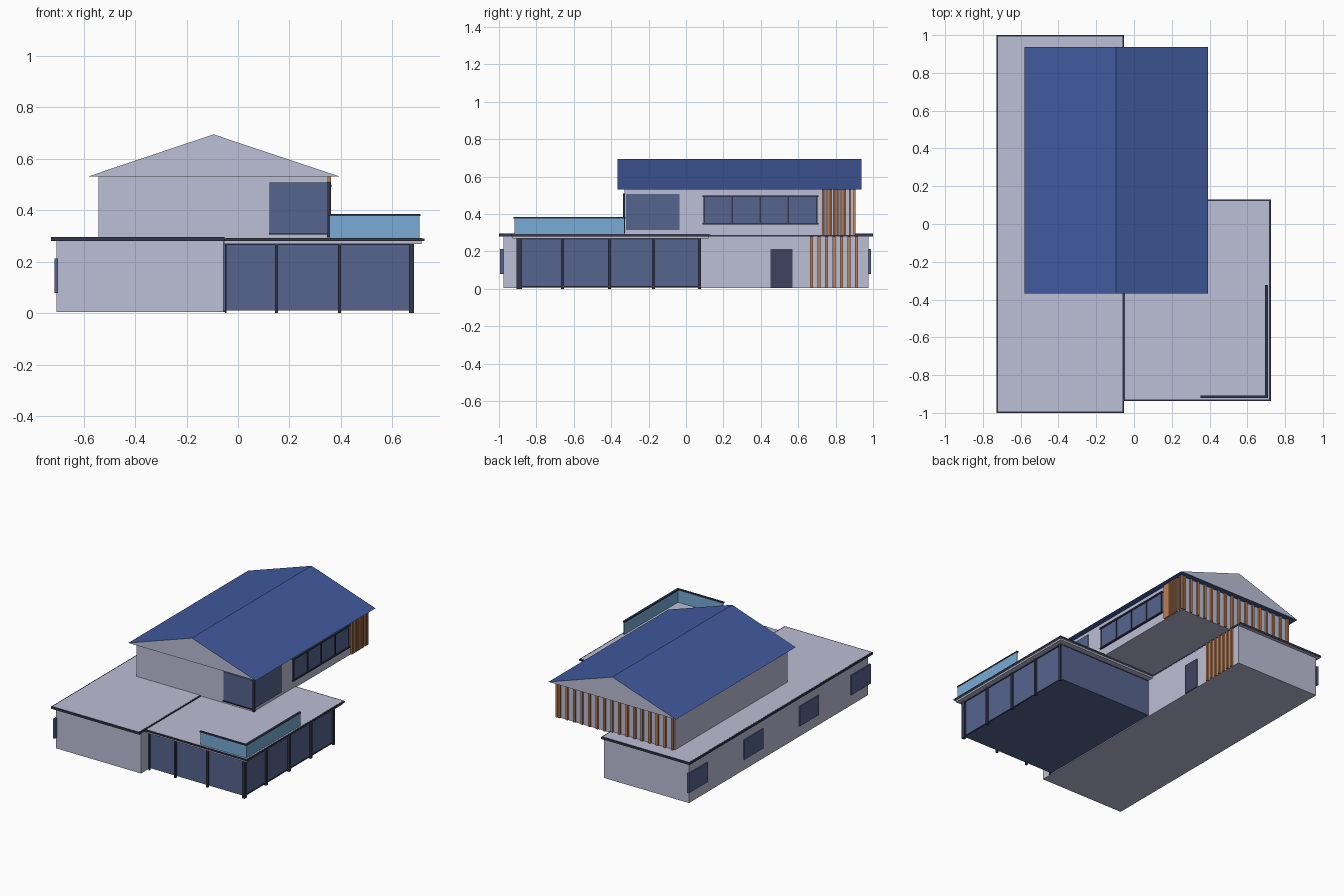
import bpy
import bmesh

cube = bpy.data.objects.get("Cube")
if cube:
    bpy.data.objects.remove(cube, do_unlink=True)


def lin(c):
    c /= 255
    return c / 12.92 if c <= 0.04045 else ((c + 0.055) / 1.055) ** 2.4


def material(name, r, g, b):
    m = bpy.data.materials.new(name)
    m.use_nodes = True
    col = (lin(r), lin(g), lin(b), 1)
    m.diffuse_color = col
    m.node_tree.nodes["Principled BSDF"].inputs["Base Color"].default_value = col
    return m


WALL = material("pale wall", 188, 191, 214)
ROOF = material("blue roof", 64, 90, 157)
GLASS = material("window glass", 86, 101, 143)
RAILGLASS = material("light blue glass", 120, 171, 213)
FRAME = material("dark frame", 51, 55, 78)
DOOR = material("door", 63, 67, 96)
WOOD = material("wood", 186, 125, 83)


def boxes(name, mat, *ranges):
    """One object from boxes, each given as x0, x1, y0, y1, z0, z1."""
    bm = bmesh.new()
    for x0, x1, y0, y1, z0, z1 in ranges:
        for v in bmesh.ops.create_cube(bm, size=1)["verts"]:
            v.co = (x1 if v.co.x > 0 else x0,
                    y1 if v.co.y > 0 else y0,
                    z1 if v.co.z > 0 else z0)
    return finish(name, bm, mat)


def finish(name, bm, *mats):
    me = bpy.data.meshes.new(name)
    bm.to_mesh(me)
    bm.free()
    for m in mats:
        me.materials.append(m)
    ob = bpy.data.objects.new(name, me)
    bpy.context.collection.objects.link(ob)
    return ob


def flat_roof(name, x0, x1, y0, y1, z0, z1):
    """Dark edge trim around a pale roof surface and soffit."""
    t, s = 0.008, 0.002
    boxes(name + "_trim", FRAME, (x0, x1, y0, y1, z0, z1 - 0.001))
    boxes(name + "_surface", WALL, (x0 + t, x1 - t, y0 + t, y1 - t, z1 - 0.003, z1))
    boxes(name + "_soffit", WALL,
          (x0 + s, x1 - s, y0 + s, y1 - s, z0 - 0.001, z0 + 0.003))


# Long ground floor wing
boxes("long_wing_walls", WALL, (-0.706, -0.056, -0.975, 0.975, 0.004, 0.282))
flat_roof("long_wing_roof", -0.727, -0.053, -1.0, 1.0, 0.281, 0.296)
for i, y in enumerate((-0.89, -0.325, 0.28, 0.885)):
    boxes(f"side_window_{i + 1}", GLASS, (-0.714, -0.700, y - 0.104, y + 0.104, 0.078, 0.213))
boxes("door", DOOR, (-0.06, -0.048, 0.453, 0.569, 0.004, 0.212))
boxes("ground_slats", WOOD,
      *[(-0.058, -0.044, y - 0.008, y + 0.008, 0.004, 0.281)
        for y in [0.672 + 0.04 * i for i in range(7)]])

# Glazed ground floor room
boxes("glazed_room", GLASS, (-0.056, 0.672, -0.89, 0.078, 0.011, 0.27))
boxes("glazed_room_front_posts", FRAME,
      *[(x - w, x + w, -0.902, -0.888, 0, 0.27)
        for x, w in ((-0.048, 0.003), (0.15, 0.006), (0.395, 0.006))])
boxes("glazed_room_side_posts", FRAME,
      *[(0.668, 0.684, y - 0.008, y + 0.008, 0, 0.27) for y in (-0.66, -0.41, -0.175, 0.072)])
boxes("glazed_room_corner_post", FRAME, (0.664, 0.684, -0.905, -0.878, 0, 0.27))
boxes("glazed_room_side_sill", FRAME, (0.668, 0.677, -0.89, 0.078, 0.011, 0.016))
boxes("glazed_room_head", FRAME, (-0.05, 0.678, -0.897, 0.08, 0.264, 0.271))
boxes("glazed_room_fascia", WALL, (-0.054, 0.714, -0.927, 0.12, 0.268, 0.284))
flat_roof("glazed_room_roof", -0.056, 0.724, -0.936, 0.13, 0.281, 0.292)

# Terrace railing
boxes("railing_glass", RAILGLASS, (0.355, 0.706, -0.918, -0.912, 0.29, 0.379),
      (0.70, 0.706, -0.918, -0.328, 0.29, 0.379))
boxes("railing_top", FRAME, (0.352, 0.709, -0.922, -0.908, 0.377, 0.385),
      (0.694, 0.709, -0.922, -0.324, 0.377, 0.385))

# Upper floor
boxes("upper_walls", WALL, (-0.543, 0.35, -0.328, 0.895, 0.284, 0.537))
boxes("corner_window", GLASS, (0.122, 0.345, -0.334, -0.32, 0.312, 0.508),
      (0.34, 0.356, -0.32, -0.036, 0.315, 0.508))
boxes("corner_window_sill", FRAME, (0.12, 0.345, -0.339, -0.325, 0.305, 0.312))
boxes("corner_window_post", FRAME, (0.345, 0.36, -0.338, -0.326, 0.295, 0.51))
boxes("ribbon_window_glass", GLASS, (0.34, 0.355, 0.093, 0.70, 0.35, 0.495))
boxes("ribbon_window_frame", FRAME,
      (0.34, 0.363, 0.088, 0.708, 0.343, 0.351), (0.34, 0.363, 0.088, 0.708, 0.490, 0.50),
      *[(0.34, 0.36, y - 0.004, y + 0.004, 0.347, 0.495)
        for y in (0.097, 0.248, 0.398, 0.548, 0.699)])

# Upper floor wooden slats on the side and the back
side_slats = [0.732 + 0.0148 * i for i in range(9)] + [0.878, 0.902]
boxes("upper_side_slats", WOOD,
      *[(0.345, 0.361, y - 0.0055, y + 0.0055, 0.286, 0.534) for y in side_slats])
boxes("upper_back_slats", WOOD,
      *[(x - 0.008, x + 0.008, 0.89, 0.907, 0.286, 0.534)
        for x in [-0.527 + 0.0575 * i for i in range(16)]])

# Gable roof: blue slopes and underside, pale gable ends
bm = bmesh.new()
profile = [(-0.58, 0.532), (0.392, 0.532), (-0.095, 0.695)]
front = bm.faces.new([bm.verts.new((x, -0.367, z)) for x, z in profile])
ext = bmesh.ops.extrude_face_region(bm, geom=[front], use_keep_orig=True)
for v in ext["geom"]:
    if isinstance(v, bmesh.types.BMVert):
        v.co.y = 0.938
bmesh.ops.recalc_face_normals(bm, faces=bm.faces)
for f in bm.faces:
    f.normal_update()
    f.material_index = 1 if abs(f.normal.y) > 0.5 else 0
finish("gable_roof", bm, ROOF, WALL)
